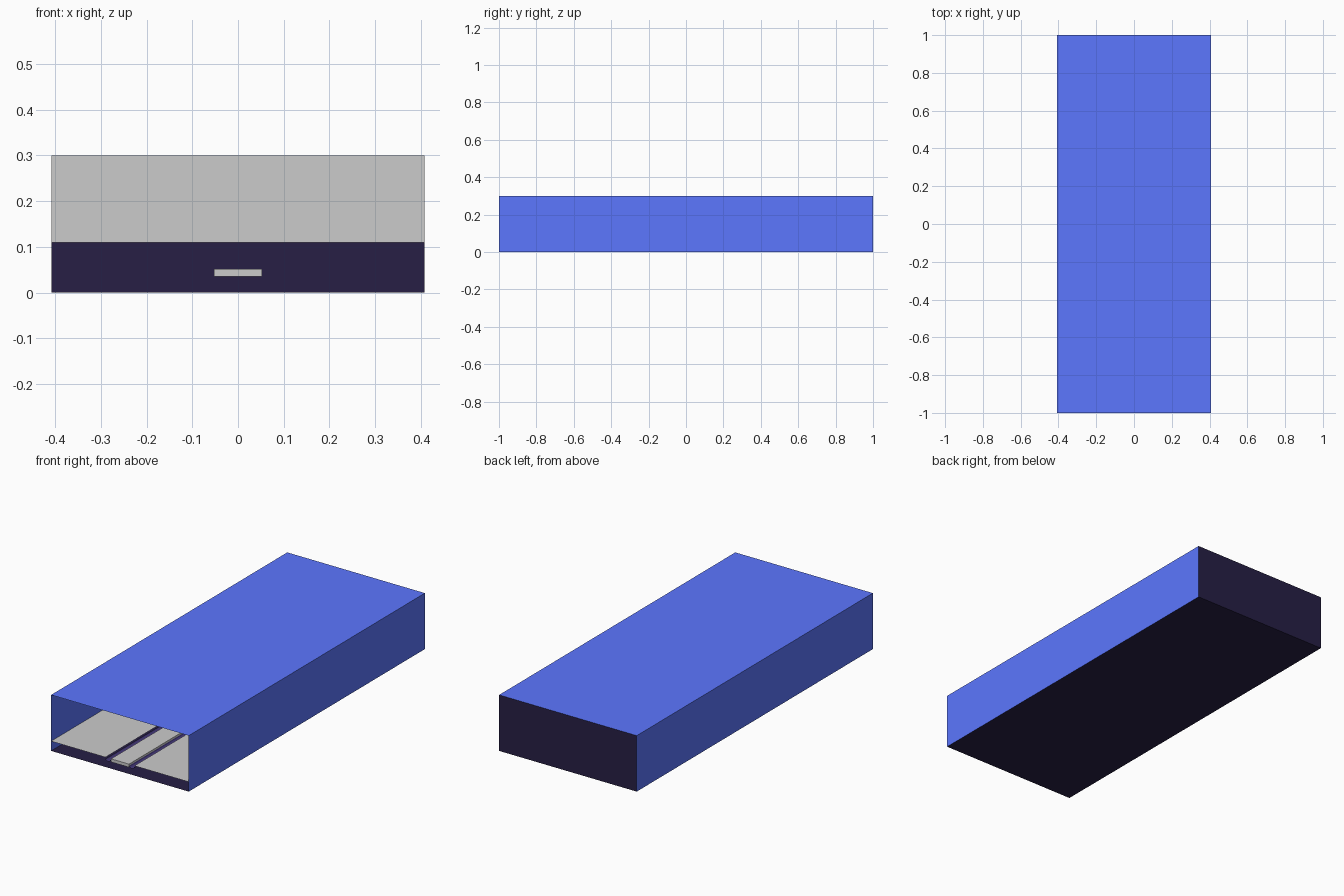
import bpy, math

if "Cube" in bpy.data.objects:
    bpy.data.objects.remove(bpy.data.objects["Cube"])

W, L, H = 0.408, 1.0, 0.3      # half width, half length, height
DECK = 0.052                   # floor level beside the lane


def material(name, color):
    m = bpy.data.materials.new(name)
    m.diffuse_color = (*color, 1)
    m.use_nodes = True
    m.node_tree.nodes["Principled BSDF"].inputs["Base Color"].default_value = m.diffuse_color
    return m


blue = material("blue", (0.107, 0.184, 1.0))
dark = material("dark", (0.02, 0.0135, 0.06))
purple = material("purple", (0.06, 0.04, 0.2))


def mesh(name, verts, faces, mat=None):
    me = bpy.data.meshes.new(name)
    me.from_pydata(verts, [], faces)
    ob = bpy.data.objects.new(name, me)
    bpy.context.collection.objects.link(ob)
    if mat:
        me.materials.append(mat)
    return ob


def sheet(name, profile, mat=None, y0=-L, y1=L):
    """Sweep an (x, z) polyline along y as a thin open surface."""
    n = len(profile)
    verts = [(x, y, z) for y in (y0, y1) for x, z in profile]
    faces = [(i, i + 1, n + i + 1, n + i) for i in range(n - 1)]
    return mesh(name, verts, faces, mat)


def panel(name, y, z0, z1, mat=None):
    """Upright panel across the full width."""
    return mesh(name, [(-W, y, z0), (W, y, z0), (W, y, z1), (-W, y, z1)],
                [(0, 1, 2, 3)], mat)


# Outer shell, open at the front
sheet("walls_and_ceiling", [(W, 0), (W, H), (-W, H), (-W, 0)], blue)
sheet("base_floor", [(-W, 0), (W, 0)], dark)
panel("back_wall", L, 0, H, dark)

# Grey panel hanging over the dark opening at the far end
panel("masking_panel", L - 0.05, 0.11, H)

# Central lane
bpy.ops.mesh.primitive_cube_add(size=1, location=(0, 0, 0.0435))
lane = bpy.context.object
lane.name = "lane"
lane.scale = (0.106, 2 * L - 0.002, 0.017)

# Decks and rounded gutters on both sides of the lane
for side, s in (("left", -1), ("right", 1)):
    sheet(side + "_deck", sorted([(s * 0.086, DECK), (s * W, DECK)]))
    arc = [(s * (0.0705 - 0.0155 * math.cos(a)), 0.044 - 0.011 * math.sin(a))
           for a in (math.pi * i / 6 for i in range(7))]
    sheet(side + "_gutter", sorted(arc), purple)
